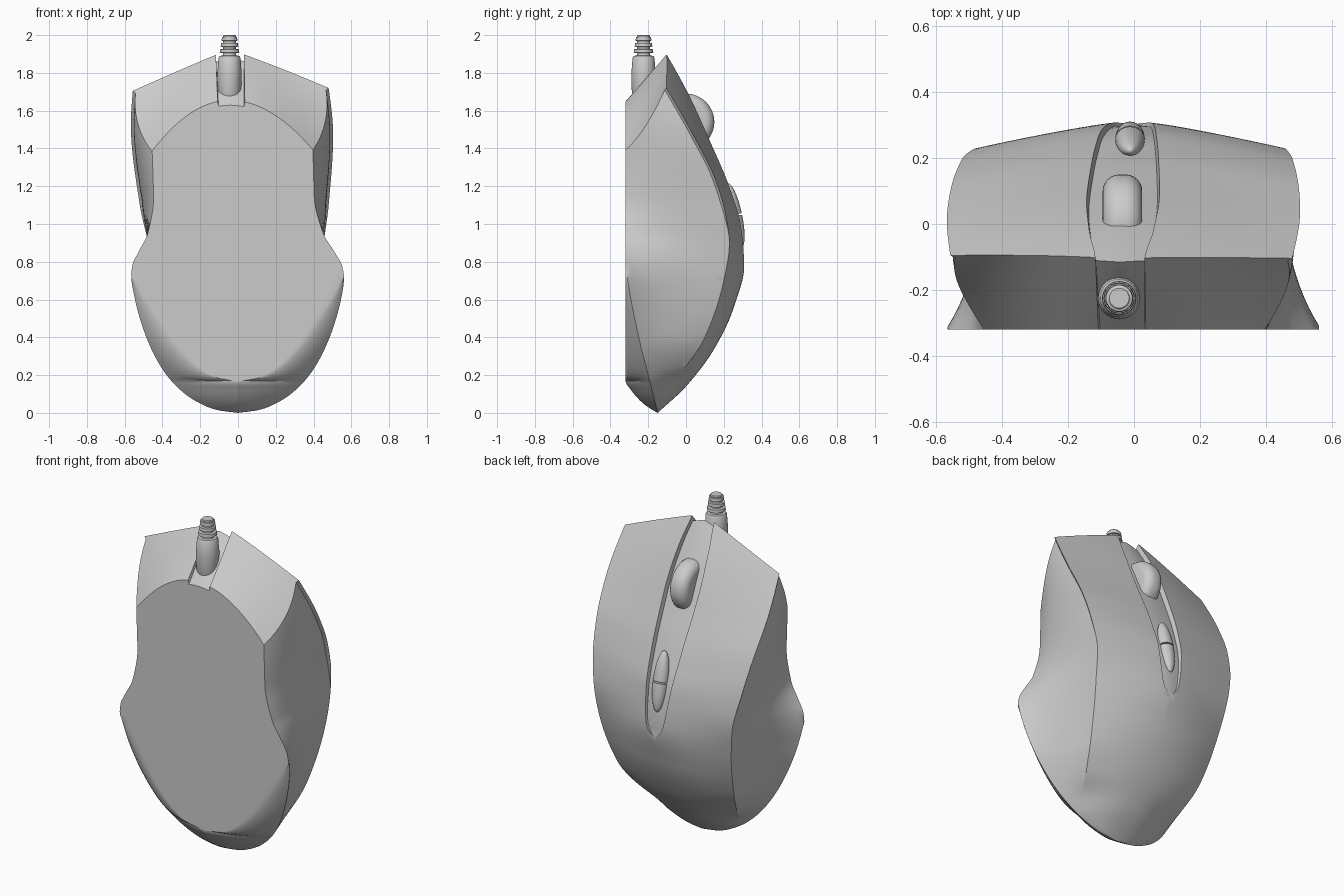
import bpy, bmesh, math
from mathutils import Vector

if "Cube" in bpy.data.objects:
    bpy.data.objects.remove(bpy.data.objects["Cube"])

grey = bpy.data.materials.new("plain grey")
grey.use_nodes = True
COLOUR = (0.6, 0.6, 0.6, 1)
grey.diffuse_color = COLOUR
grey.node_tree.nodes["Principled BSDF"].inputs["Base Color"].default_value = COLOUR


def curve(*pts):
    """Smooth interpolation without overshoot through (z, value) pairs."""
    zs, vs = zip(*pts)
    sec = [(vs[i + 1] - vs[i]) / (zs[i + 1] - zs[i]) for i in range(len(zs) - 1)]
    tan = [sec[0]]
    for a, b in zip(sec, sec[1:]):
        tan.append(2 * a * b / (a + b) if a * b > 0 else 0)
    tan.append(sec[-1])

    def value(z):
        z = min(max(z, zs[0]), zs[-1])
        i = max(k for k in range(len(sec)) if zs[k] <= z)
        h = zs[i + 1] - zs[i]
        t = (z - zs[i]) / h
        return ((1 + 2 * t) * (1 - t) ** 2 * vs[i] + t * (1 - t) ** 2 * h * tan[i]
                + t * t * (3 - 2 * t) * vs[i + 1] + t * t * (t - 1) * h * tan[i + 1])
    return value


def bezier(a, b, c, t):
    return tuple(a * (1 - t) ** 2 + b * 2 * t * (1 - t) + c * t * t)


def finish(name, bm, angle=30):
    bmesh.ops.remove_doubles(bm, verts=bm.verts, dist=0.0003)
    bmesh.ops.recalc_face_normals(bm, faces=bm.faces)
    mesh = bpy.data.meshes.new(name)
    bm.to_mesh(mesh)
    bm.free()
    mesh.materials.append(grey)
    ob = bpy.data.objects.new(name, mesh)
    bpy.context.collection.objects.link(ob)
    smooth(ob, angle)
    return ob


def smooth(ob, angle):
    bpy.ops.object.select_all(action="DESELECT")
    ob.select_set(True)
    bpy.context.view_layer.objects.active = ob
    bpy.ops.object.shade_smooth_by_angle(angle=math.radians(angle))


def skin(bm, rows, closed):
    """Quads between neighbouring rows of vertices."""
    n = len(rows[0])
    for a, b in zip(rows, rows[1:]):
        for i in range(n if closed else n - 1):
            j = (i + 1) % n
            bm.faces.new((a[i], a[j], b[j], b[i]))


# Guide curves along the body length
centre = curve((0, 0), (0.6, 0), (1.1, -0.02), (1.5, -0.032), (2, -0.045))
top_y = curve((0, -.15), (.14, 0), (.34, .15), (.55, .25), (.8, .312), (1, .295),
              (1.2, .235), (1.43, .14), (1.68, .03), (1.91, -.1), (2, -.16))
crown_power = curve((0, 2.3), (.5, 2), (.85, 1.4), (1.2, 1.35), (2, 1.3))
edge_y = curve((0, -.15), (.15, -.1), (.25, 0), (.4, .1), (.7, .2), (.9, .23),
               (1.05, .21), (1.25, .15), (1.45, .05), (1.73, -.11), (2, -.28))
edge_x = curve((0, 0), (.015, .09), (.05, .17), (.1, .24), (.25, .34), (.4, .39), (.7, .44),
               (.9, .465), (1.1, .5), (1.5, .535), (1.7, .52), (2, .46))
side_x = curve((0, 0), (.015, .1), (.05, .195), (.1, .27), (.2, .36), (.4, .44), (.7, .45),
               (.9, .46), (1.2, .5), (1.5, .525), (2, .45))
rim_x = curve((0, 0), (.015, .11), (.05, .2), (.1, .28), (.19, .37), (.3, .44), (.44, .5),
              (.6, .545), (.72, .563), (.78, .555), (.85, .52), (.95, .465), (1.15, .425),
              (2, .43))
rim_y = curve((0, -.15), (.2, -.2), (.4, -.25), (.65, -.3), (.8, -.32), (2, -.32))
base_x = curve((0, 0), (.17, 0), (.18, .09), (.21, .17), (.28, .26), (.37, .34), (.47, .41),
               (.68, .54), (.8, .6), (2, .6))
base_y = curve((0, -.15), (.03, -.2), (.065, -.243), (.12, -.29), (.17, -.32), (2, -.32))
lip = curve((0, 0), (.9, 0), (1.15, .014), (2, .016))
strip_x = curve((0, .01), (.73, .01), (.75, .035), (.8, .056), (.95, .075), (1.28, .1),
                (1.55, .11), (1.75, .097), (1.9, .074), (2, .07))
strip_depth = curve((0, 0), (.72, 0), (.75, .01), (.9, .016), (1.2, .028), (2, .032))

NOTCH, SPAN, SIDE, BEVEL = 0.072, 12, 15, 8
INNER = 3               # columns on the sunken strip: middle, halfway, foot of step
COLS = INNER + 1 + SPAN


def columns(inner, outer):
    inner = min(inner, 0.9 * outer)
    foot = 0.94 * inner
    return [0, foot / 2, foot] + [inner + (outer - inner) * i / SPAN for i in range(SPAN + 1)]


def half_section(z):
    """One half of a cross-section, from the crown round to the base."""
    crown, ex, ey = top_y(z), edge_x(z), edge_y(z)
    rx, ry = rim_x(z), rim_y(z)
    pts = []
    for i, x in enumerate(columns(min(strip_x(z), 0.3 * ex), ex)):
        u = min(x / ex, 1) if ex else 1
        drop = strip_depth(z) if i < INNER else 0
        pts.append((x, ey + (crown - ey) * (1 - u ** crown_power(z)) - drop))
    lip_point = Vector((ex - lip(z), ey - lip(z)))
    waist = Vector((side_x(z), ry + 0.35 * (ey - ry)))
    rim_point = Vector((rx, ry))
    pts += [bezier(lip_point, waist, rim_point, i / (SIDE - 1)) for i in range(SIDE)]
    bx, by = min(base_x(z), rx), base_y(z)
    belly = Vector(((rx + bx) / 2, ry + (by - ry) * 0.85))
    pts += [bezier(rim_point, belly, Vector((bx, by)), i / BEVEL) for i in range(1, BEVEL)]
    return pts + [(x, by) for x in reversed(columns(NOTCH, bx))]


HALF = len(half_section(1))


def body_point(j, side, z):
    x, y = half_section(z)[j]
    return Vector((centre(z) + side * x, y, z))


# Slanted, chevron-shaped nose with a shallow recess for the cable
MID = -0.045
RECESS = 0.026


def nose_z(x, y):
    d = abs(x - MID)
    upper = 1.93 - (0.46 if x < MID else 0.385) * d
    lower = 1.655 - (1.6 if x < MID else 1.35) * min(d, 0.55) ** 2
    return lower + (upper - lower) * (y + 0.32) / 0.22


def nose_height(j, side):
    """Height at which one lengthwise line of the body meets the nose."""
    drop = RECESS if j < INNER or j >= HALF - INNER else 0
    low, high = 1.0, 2.0
    for _ in range(20):
        z = (low + high) / 2
        p = body_point(j, side, z)
        if z < nose_z(p.x, p.y) - drop:
            low = z
        else:
            high = z
    return low


loop = [(j, 1) for j in range(HALF)] + [(j, -1) for j in range(HALF - 2, 0, -1)]
ends = [nose_height(j, s) for j, s in loop]
bm = bmesh.new()
RINGS = 90
rows = [[bm.verts.new(body_point(j, s, end * (i / RINGS) ** 1.4))
         for (j, s), end in zip(loop, ends)] for i in range(RINGS + 1)]
skin(bm, rows, True)

# Nose face: columns run from the crown edge down to the base edge
rim = {key: v.co.copy() for key, v in zip(loop, rows[-1])}
for s in (1, -1):
    for key in (0, HALF - 1):
        rim[key, s] = rim[key, 1]
    outer = [rim[j, s] for j in range(COLS - 1, COLS + SIDE - 1)] + [rim[HALF - COLS, s]]
    grid = []
    for k in range(COLS):
        top, bottom = rim[k, s], rim[HALF - 1 - k, s]
        column = []
        for m, edge in enumerate(outer):
            v = (outer[0].y - edge.y) / (outer[0].y - outer[-1].y)
            p = top.lerp(bottom, v)
            p.z = nose_z(p.x, p.y) - (RECESS if k < INNER else 0)
            if k == COLS - 1:
                p = edge
            elif m == 0:
                p = top
            elif m == len(outer) - 1:
                p = bottom
            column.append(bm.verts.new(p))
        grid.append(column)
    skin(bm, grid, False)
finish("body", bm)

# Scroll wheel
bpy.ops.mesh.primitive_cylinder_add(vertices=48, radius=0.15, depth=0.12,
                                    location=(-0.035, 0, 1.54), rotation=(0, math.pi / 2, 0))
wheel = bpy.context.object
wheel.name = "scroll_wheel"
wheel.data.materials.append(grey)
bevel = wheel.modifiers.new("round", "BEVEL")
bevel.width = 0.05
bevel.segments = 6
bevel.limit_method = "ANGLE"
bpy.ops.object.modifier_apply(modifier="round")
smooth(wheel, 40)

# Split lens-shaped button behind the wheel
for name, sign in (("upper_button", 1), ("lower_button", -1)):
    bm = bmesh.new()
    bmesh.ops.create_uvsphere(bm, u_segments=32, v_segments=24, radius=1)
    res = bmesh.ops.bisect_plane(bm, geom=bm.verts[:] + bm.edges[:] + bm.faces[:],
                                 plane_co=(0, 0, 0.025 * sign),
                                 plane_no=(0, 0, -sign), clear_outer=True)
    cut_edges = [e for e in res["geom_cut"] if isinstance(e, bmesh.types.BMEdge)]
    bmesh.ops.edgeloop_fill(bm, edges=cut_edges)
    button = finish(name, bm)
    button.scale = (0.045, 0.04, 0.175)
    button.rotation_euler.x = math.radians(12)
    button.location = (-0.012, 0.257, 1.045)

# Ribbed cable boot
profile = [(1.66, 0), (1.66, .05), (1.7, .062), (1.8, .064), (1.88, .058), (1.89, .052),
           (1.892, .036)]
for i in range(3):
    z, r = 1.905 + 0.032 * i, 0.052 - 0.005 * i
    profile += [(z, .034), (z + .002, r), (z + .02, r - .002), (z + .022, .034)]
profile += [(1.995, .034), (2, .03), (2, 0)]
bm = bmesh.new()
skin(bm, [[bm.verts.new((MID + r * math.cos(a), -0.225 + r * math.sin(a), z))
           for a in (k * math.tau / 32 for k in range(32))] for z, r in profile], True)
finish("cable_boot", bm)
